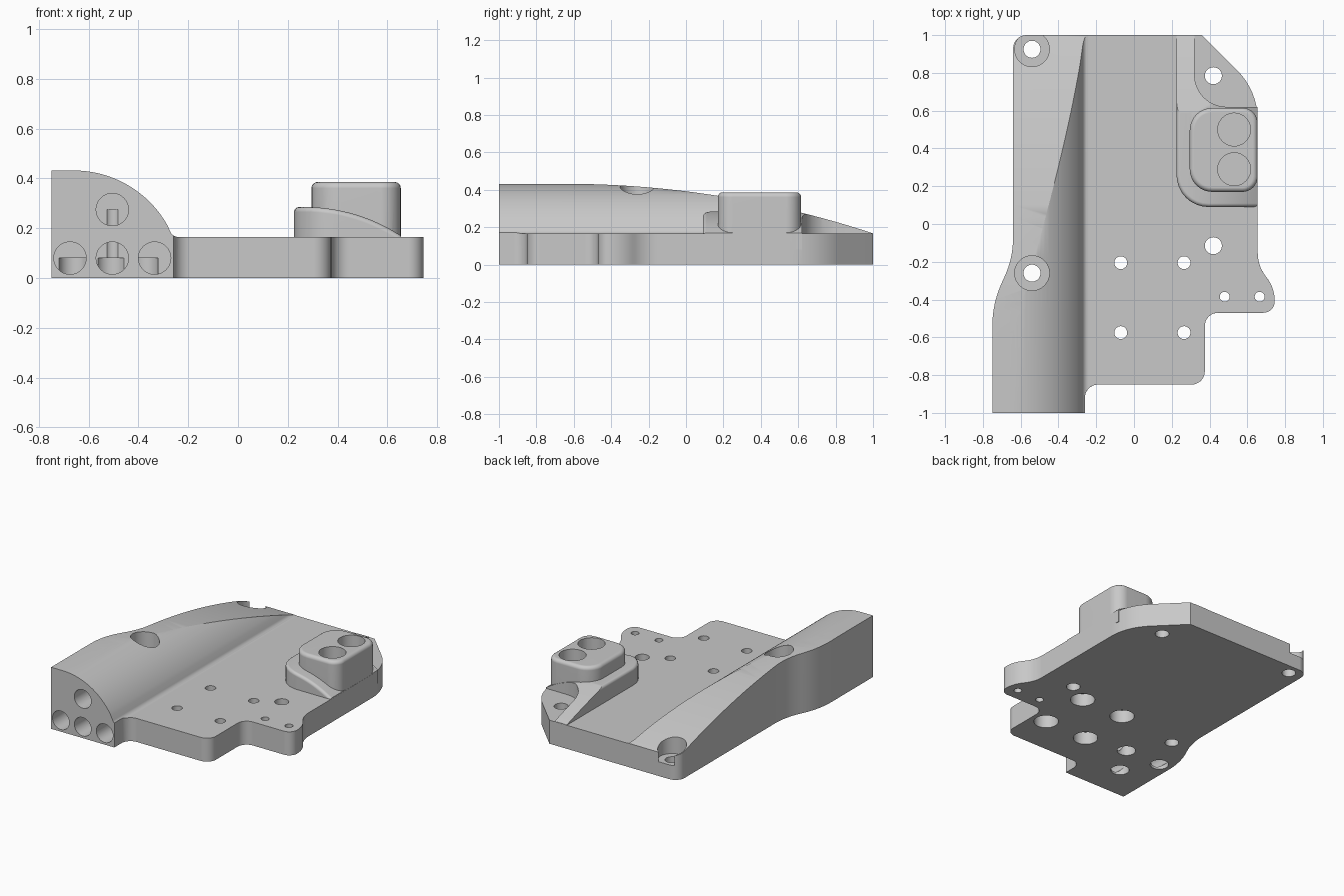
import bpy, bmesh, math
from mathutils import Vector

if "Cube" in bpy.data.objects:
    bpy.data.objects.remove(bpy.data.objects["Cube"])

TOP = 0.165  # plate thickness
GREY = (0.58, 0.58, 0.58, 1)

grey = bpy.data.materials.new("plain grey")
grey.use_nodes = True
grey.diffuse_color = GREY
grey.node_tree.nodes["Principled BSDF"].inputs["Base Color"].default_value = GREY


def rounded(corners, steps=8):
    """Fillet each (a, b, radius) corner of a closed outline."""
    out = []
    pts = [Vector(c[:2]) for c in corners]
    for i, c in enumerate(corners):
        p, r = pts[i], c[2] if len(c) > 2 else 0
        if r == 0:
            out.append(p)
            continue
        a = (pts[i - 1] - p).normalized()
        b = (pts[(i + 1) % len(pts)] - p).normalized()
        half = a.angle(b) / 2
        t = r / math.tan(half)
        centre = p + (a + b).normalized() * r / math.sin(half)
        v0, v1 = (p + a * t - centre).normalized(), (p + b * t - centre).normalized()
        out += [centre + v0.slerp(v1, k / steps) * r for k in range(steps + 1)]
    return out


def prism(name, pts, axis, lo, hi):
    """Extrude a flat outline along one axis."""
    place = {"x": lambda a, b, h: (h, a, b),
             "y": lambda a, b, h: (a, h, b),
             "z": lambda a, b, h: (a, b, h)}[axis]
    bm = bmesh.new()
    rings = [[bm.verts.new(place(p[0], p[1], h)) for p in pts] for h in (lo, hi)]
    for ring in rings:
        bm.faces.new(ring)
    n = len(pts)
    for i in range(n):
        j = (i + 1) % n
        bm.faces.new((rings[0][i], rings[0][j], rings[1][j], rings[1][i]))
    bmesh.ops.recalc_face_normals(bm, faces=bm.faces)
    mesh = bpy.data.meshes.new(name)
    bm.to_mesh(mesh)
    bm.free()
    mesh.materials.append(grey)
    obj = bpy.data.objects.new(name, mesh)
    bpy.context.scene.collection.objects.link(obj)
    return obj


def combine(obj, other, operation):
    """Apply a boolean and drop the second object."""
    mod = obj.modifiers.new("boolean", "BOOLEAN")
    mod.object, mod.operation, mod.solver = other, operation, "EXACT"
    graph = bpy.context.evaluated_depsgraph_get()
    mesh = bpy.data.meshes.new_from_object(obj.evaluated_get(graph))
    obj.modifiers.clear()
    obj.data = mesh
    bpy.data.objects.remove(other)


def soften(obj, width, wanted):
    """Round the sharp edges whose midpoint passes the rule."""
    bm = bmesh.new()
    bm.from_mesh(obj.data)
    bmesh.ops.remove_doubles(bm, verts=bm.verts, dist=1e-5)
    edges = [e for e in bm.edges if len(e.link_faces) == 2 and e.calc_face_angle() > 0.7
             and wanted((e.verts[0].co + e.verts[1].co) / 2)
             and max(abs(f.normal.z) for f in e.link_faces) > 0.7
             and min(abs(f.normal.z) for f in e.link_faces) < 0.1]
    bmesh.ops.bevel(bm, geom=edges, offset=width, offset_type="OFFSET", segments=4,
                    profile=0.5, affect="EDGES", clamp_overlap=True)
    bm.to_mesh(obj.data)
    bm.free()


def circle(a, b, r, n=40):
    return [(a + r * math.cos(math.tau * k / n), b + r * math.sin(math.tau * k / n))
            for k in range(n)]


def bore(obj, a, b, r, lo, hi, axis="z"):
    combine(obj, prism("cutter", circle(a, b, r), axis, lo, hi), "DIFFERENCE")


def side_envelope():
    """Long shallow arc that lowers the body towards the back."""
    crown, radius, end = 0.432, 5.27, 1.1
    pts = [(-1.2, -0.2), (-1.2, crown)]
    for k in range(29):
        y = -0.65 + k * (end + 0.65) / 28
        pts.append((y, crown + math.sqrt(radius ** 2 - (y + 0.65) ** 2) - radius))
    return prism("envelope", pts + [(end, -0.2)], "x", -2, 2)


# Plate and hump share one plan outline
plan = rounded([
    (-0.64, 1, 0.07), (0.36, 1), (0.655, 0.705, 0.37), (0.655, -0.22, 0.2),
    (0.745, -0.34, 0.2), (0.745, -0.47, 0.06), (0.375, -0.47, 0.07),
    (0.375, -0.85, 0.07), (-0.26, -0.85, 0.07), (-0.26, -1), (-0.75, -1),
    (-0.75, -0.42, 0.55), (-0.64, -0.18, 0.5)])
body = prism("mounting_body", plan, "z", 0, 0.6)

# Quarter-round hump running into the flat plate
section = [(-0.9, -0.2), (-0.9, 0.432)]
for k in range(21):
    t = math.radians(3 * k)
    section.append((-0.66 + 0.432 * math.sin(t), 0.432 * math.cos(t)))
section += [(-0.262, TOP, 0.035), (0.9, TOP), (0.9, -0.2)]
combine(body, prism("section", rounded(section), "y", -1.2, 1.2), "INTERSECT")
combine(body, side_envelope(), "INTERSECT")
soften(body, 0.02, lambda m: abs(m.z - TOP) < 0.004 and m.y < -0.2 and m.x > -0.25)

# Sloping pedestal, open around the rear screw
foot = rounded([(0.225, 0.999), (0.225, 0.09, 0.17), (0.654, 0.09), (0.654, 0.62),
                (0.32, 0.62, 0.17), (0.32, 0.999)])
pedestal = prism("pedestal", foot, "z", 0.08, 0.5)
roof = [(0.1, 0), (0.1, 0.285)]
for k in range(17):
    x = 0.27 + k * 0.025
    roof.append((x, math.sqrt(0.7 ** 2 - (x - 0.27) ** 2) - 0.415))
combine(pedestal, prism("roof", roof + [(roof[-1][0], 0)], "y", -1, 2), "INTERSECT")
soften(pedestal, 0.035, lambda m: m.z > 0.12 and m.y < 0.99 and m.x < 0.65
       and (m.x < 0.31 or m.y < 0.4))
combine(pedestal, side_envelope(), "INTERSECT")
combine(body, pedestal, "UNION")

# Rounded socket block
block = prism("socket_block", rounded([
    (0.295, 0.17, 0.12), (0.654, 0.17, 0.08), (0.654, 0.615, 0.08),
    (0.295, 0.615, 0.12)]), "z", 0.08, 0.386)
soften(block, 0.025, lambda m: m.z > 0.38)
combine(body, block, "UNION")
for y in (0.5, 0.29):
    bore(body, 0.53, y, 0.087, 0.12, 0.6)

# Countersunk screws on the hump side
for y in (0.925, -0.26):
    bore(body, -0.54, y, 0.045, -0.1, 0.7)
    bore(body, -0.54, y, 0.092, 0.1, 0.7)

# Plain through holes
for x, y, r in ((0.42, 0.785, 0.045), (0.42, -0.115, 0.045),
                (0.48, -0.385, 0.026), (0.665, -0.385, 0.026)):
    bore(body, x, y, r, -0.1, 0.4)

# Square of four holes, widened underneath
for x in (-0.07, 0.265):
    for y in (-0.205, -0.575):
        bore(body, x, y, 0.034, -0.1, 0.4)
        bore(body, x, y, 0.08, -0.1, 0.09)

# Front tunnels and the passages that meet them from below
for x, z, depth in ((-0.675, 0.08, -0.52), (-0.505, 0.08, -0.72),
                    (-0.335, 0.08, -0.52), (-0.505, 0.275, -0.72)):
    bore(body, x, z, 0.065, -1.2, depth, "y")
for x, y in ((-0.66, -0.53), (-0.38, -0.53), (-0.51, -0.75)):
    bore(body, x, y, 0.06, -0.1, 0.08)
bore(body, -0.505, -0.74, 0.03, -0.1, 0.275)

# Smooth curves, crisp edges
bpy.ops.object.select_all(action="DESELECT")
body.select_set(True)
bpy.context.view_layer.objects.active = body
bpy.ops.object.shade_smooth_by_angle(angle=math.radians(28))
weighted = body.modifiers.new("weighted normals", "WEIGHTED_NORMAL")
weighted.keep_sharp = True
